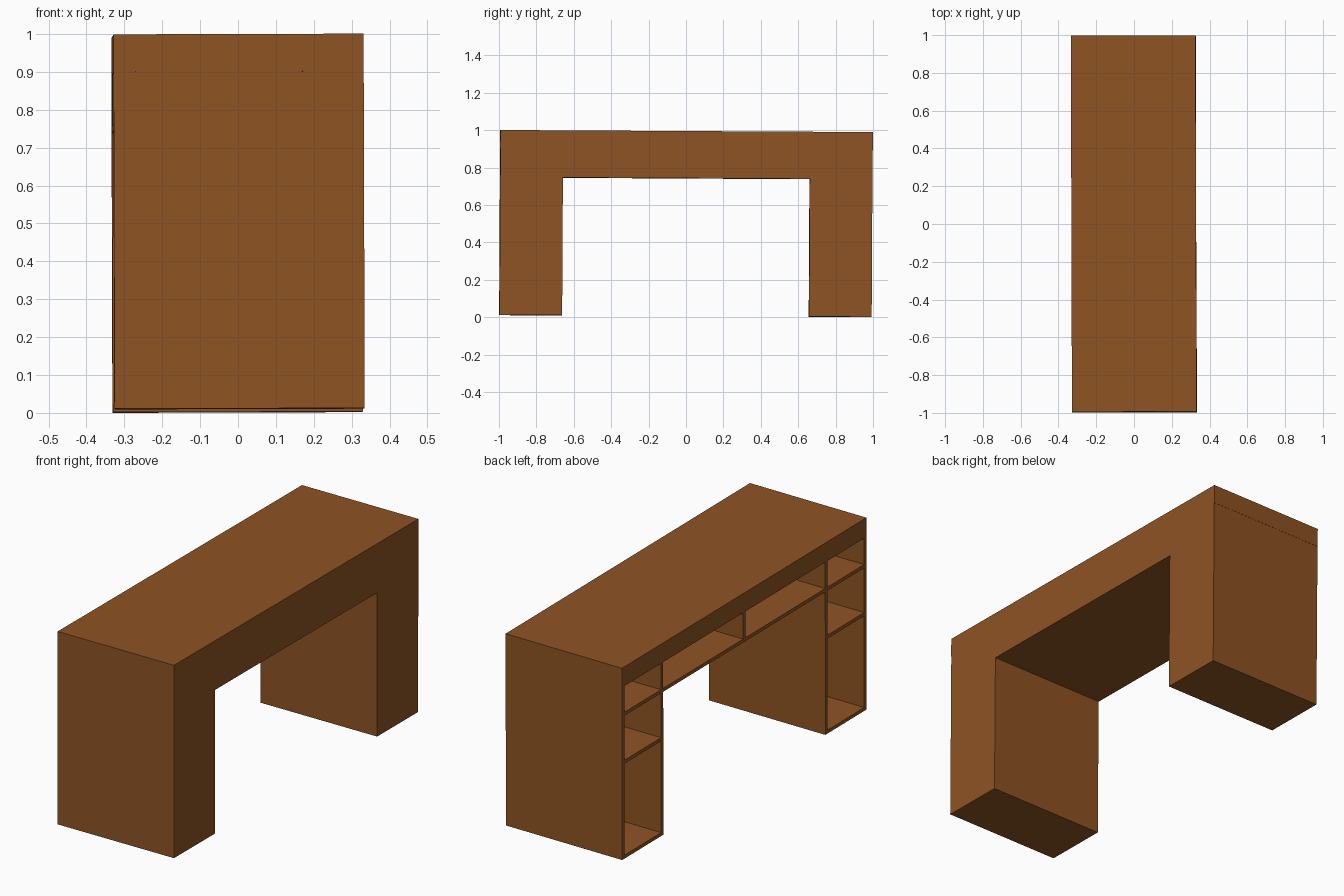
import bpy
from mathutils import Matrix, Vector

if "Cube" in bpy.data.objects:
    bpy.data.objects.remove(bpy.data.objects["Cube"])

wood = bpy.data.materials.new("brown wood")
wood.diffuse_color = (0.27, 0.087, 0.017, 1)
wood.use_nodes = True
wood.node_tree.nodes["Principled BSDF"].inputs["Base Color"].default_value = wood.diffuse_color

# The whole desk leans by a fraction of a degree
lean = (Matrix.Rotation(0.003, 4, 'Z') @ Matrix.Rotation(-0.003, 4, 'Y')
        @ Matrix.Rotation(-0.0055, 4, 'X'))
X, Y, H = 0.33, 0.996, 0.988      # half depth, half length, height
T = 0.018                         # board thickness
INNER = 0.66                      # inner face of each pedestal
parts = []


def board(name, x0, x1, y0, y1, z0, z1):
    y0, y1 = min(y0, y1), max(y0, y1)
    verts = [(x, y, z * H) for x in (x0, x1) for y in (y0, y1) for z in (z0, z1)]
    faces = [(0, 1, 3, 2), (4, 6, 7, 5), (0, 4, 5, 1),
             (2, 3, 7, 6), (0, 2, 6, 4), (1, 5, 7, 3)]
    me = bpy.data.meshes.new(name)
    me.from_pydata([lean @ Vector(v) for v in verts], [], faces)
    me.materials.append(wood)
    ob = bpy.data.objects.new(name, me)
    bpy.context.collection.objects.link(ob)
    parts.append(ob)


# Thick top slab
board("desk_top", -X, X, -Y, Y, 0.9, 1)

# Two pedestals with three open compartments facing -x
for side, s in (("near", -1), ("far", 1)):
    o, i = s * (Y - 0.001), s * INNER
    board(side + "_outer_wall", -X, X, o, o - s * T, 0, 0.9)
    board(side + "_inner_wall", -X, X, i + s * T, i, 0, 0.9)
    a, b = o - s * T, i + s * T
    board(side + "_closed_panel", X - T, X, a, b, 0, 0.9)
    for k, z in enumerate((0, 0.495, 0.745)):
        board(f"{side}_shelf_{k}", -X, X - T, a, b, z, z + T)

# Middle drawer bay between the pedestals, split in two
board("bay_floor", -X, X, -INNER, INNER, 0.745, 0.745 + T)
board("bay_closed_panel", X - T, X, -INNER, INNER, 0.745 + T, 0.9)
board("bay_divider", -X, X - T, -T / 2, T / 2, 0.745 + T, 0.9)

# Centre on x and y, stand on the ground
pts = [v.co for ob in parts for v in ob.data.vertices]
lo = [min(p[i] for p in pts) for i in range(3)]
hi = [max(p[i] for p in pts) for i in range(3)]
shift = Matrix.Translation((-(lo[0] + hi[0]) / 2, -(lo[1] + hi[1]) / 2, -lo[2]))
for ob in parts:
    ob.data.transform(shift)
